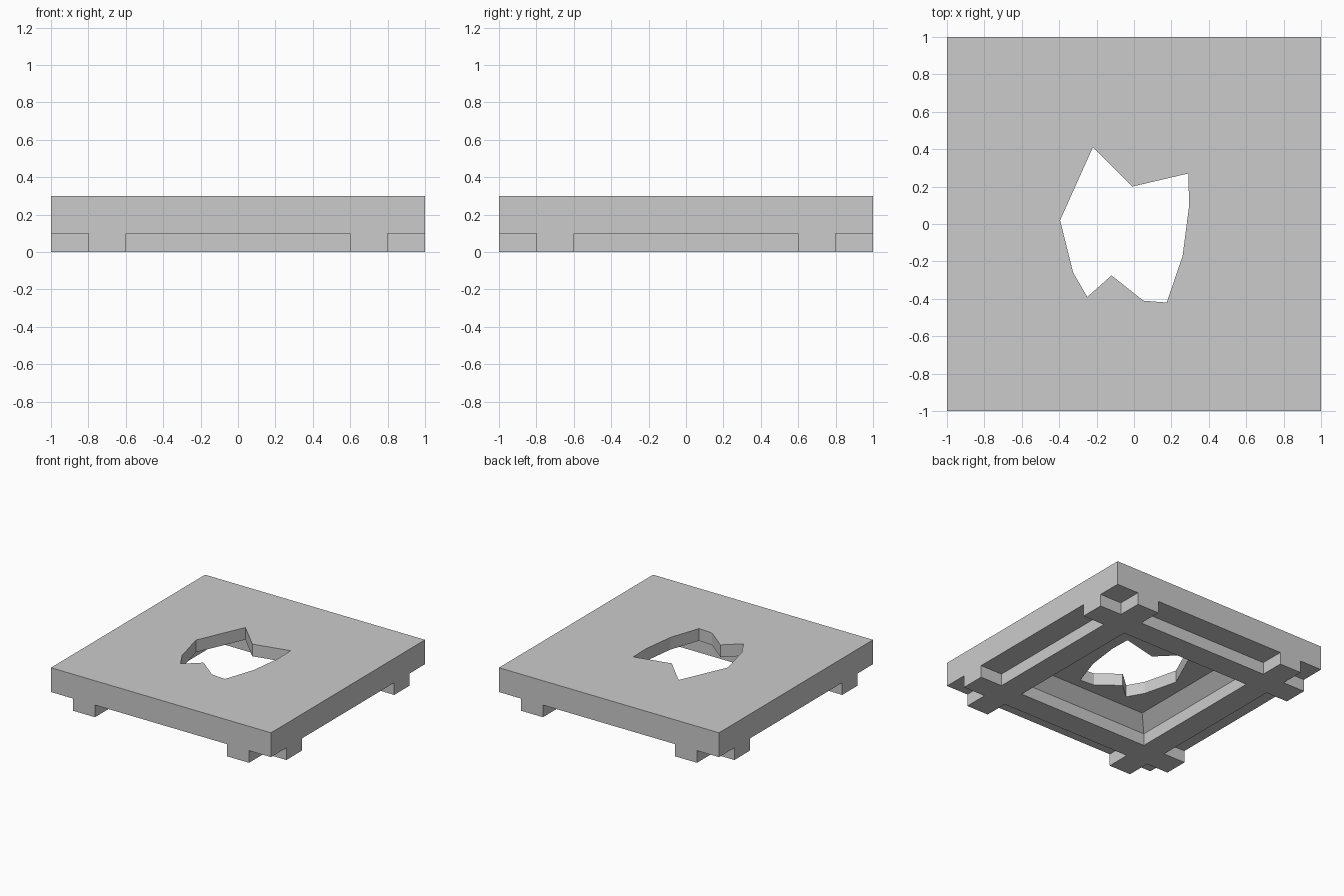
import bpy
import bmesh

cube = bpy.data.objects.get("Cube")
if cube:
    bpy.data.objects.remove(cube, do_unlink=True)

# One plain grey material
grey = bpy.data.materials.new("stone_grey")
grey.use_nodes = True
grey.diffuse_color = (0.6, 0.6, 0.6, 1)
grey.node_tree.nodes["Principled BSDF"].inputs["Base Color"].default_value = (0.6, 0.6, 0.6, 1)

TOP, CEILING, UNDERSIDE = 0.3, 0.2, 0.1
LINES = [-1, -0.8, -0.6, 0.6, 0.8, 1]
HOLE = [(-0.22, 0.41), (-0.01, 0.2), (0.29, 0.27), (0.295, 0.1), (0.26, -0.17),
        (0.175, -0.42), (0.05, -0.41), (-0.12, -0.275), (-0.25, -0.39),
        (-0.325, -0.26), (-0.395, 0.02)]

bm = bmesh.new()


def raise_edges(edges, z, scale=1.0):
    """Extrude a loop of edges to height z, scaled in plan; return the new loop."""
    geom = bmesh.ops.extrude_edge_only(bm, edges=edges)["geom"]
    for v in geom:
        if isinstance(v, bmesh.types.BMVert):
            v.co = (v.co.x * scale, v.co.y * scale, z)
    return [e for e in geom if isinstance(e, bmesh.types.BMEdge)
            and all(abs(v.co.z - z) < 1e-4 for v in e.verts)]


# Underside grid, open in the middle
grid = [[bm.verts.new((x, y, UNDERSIDE)) for y in LINES] for x in LINES]
beams = []
for i in range(5):
    for j in range(5):
        if i == 2 and j == 2:
            continue
        face = bm.faces.new((grid[i][j], grid[i][j + 1], grid[i + 1][j + 1], grid[i + 1][j]))
        if i in (1, 3) or j in (1, 3):
            beams.append(face)

# Crossed beams pushed down to the ground
down = bmesh.ops.extrude_face_region(bm, geom=beams)["geom"]
for v in down:
    if isinstance(v, bmesh.types.BMVert):
        v.co.z = 0
bmesh.ops.delete(bm, geom=[f for f in beams if f.is_valid], context="FACES")

# Deck sides and the chamfered recess under the deck
rim = [e for e in bm.edges if e.is_boundary]
outer = [e for e in rim if max(abs(c) for v in e.verts for c in v.co.xy) > 0.9]
inner = [e for e in rim if e not in outer]
top_rim = raise_edges(outer, TOP)
ceiling_rim = raise_edges(inner, CEILING, 0.5 / 0.6)

# Jagged hole through the deck
ring = [bm.verts.new((x, y, CEILING)) for x, y in HOLE]
low_hole = [bm.edges.new((v, ring[k - 1])) for k, v in enumerate(ring)]
high_hole = raise_edges(low_hole, TOP)

# Deck top and recess ceiling around the hole
bmesh.ops.triangle_fill(bm, edges=top_rim + high_hole, use_beauty=True, normal=(0, 0, 1))
bmesh.ops.triangle_fill(bm, edges=ceiling_rim + low_hole, use_beauty=True, normal=(0, 0, -1))
bmesh.ops.recalc_face_normals(bm, faces=bm.faces[:])

mesh = bpy.data.meshes.new("broken_floor_tile")
bm.to_mesh(mesh)
bm.free()
mesh.materials.append(grey)
tile = bpy.data.objects.new("broken_floor_tile", mesh)
bpy.context.collection.objects.link(tile)
